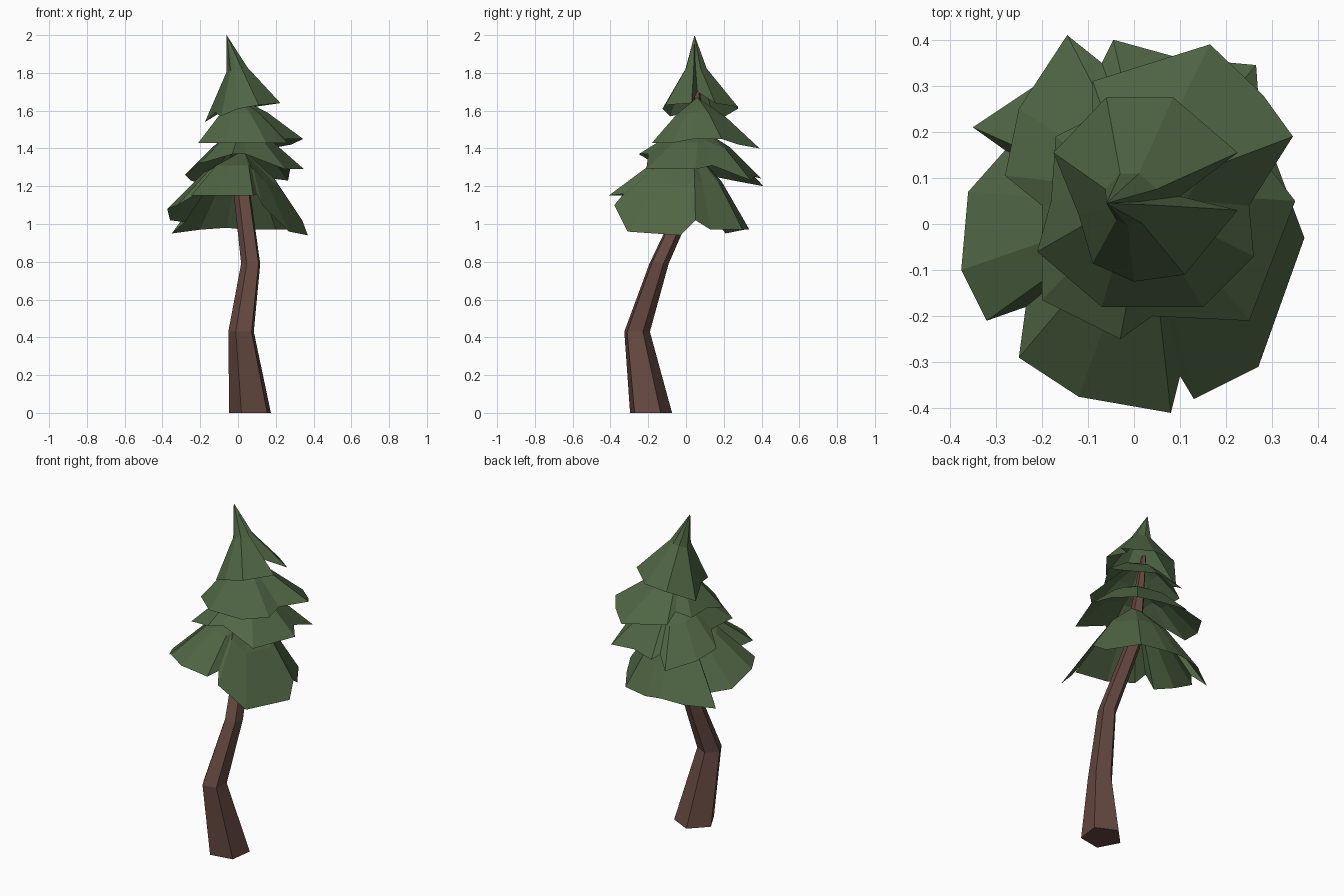
import bpy, bmesh
from math import cos, sin, radians
from mathutils import Vector


def material(name, rgb):
    m = bpy.data.materials.new(name)
    m.diffuse_color = (*rgb, 1)
    return m


BARK = material("bark", (0.13, 0.066, 0.052))
NEEDLES = material("needles", (0.08, 0.132, 0.058))


def finish(bm, name, mat):
    me = bpy.data.meshes.new(name)
    bm.to_mesh(me)
    bm.free()
    me.materials.append(mat)
    ob = bpy.data.objects.new(name, me)
    bpy.context.collection.objects.link(ob)
    return ob


def bridge(bm, lower, upper):
    n = len(lower)
    for i in range(n):
        j = (i + 1) % n
        bm.faces.new((lower[i], lower[j], upper[j], upper[i]))


def trunk(levels, sides=5):
    """Crooked tapering tube through (x, y, z, radius) levels."""
    bm = bmesh.new()
    rings = []
    for x, y, z, r in levels:
        angles = [radians(-44 + 360 * k / sides) for k in range(sides)]
        rings.append([bm.verts.new((x + r * cos(a), y + r * sin(a), z)) for a in angles])
    for a, b in zip(rings, rings[1:]):
        bridge(bm, a, b)
    bm.faces.new(rings[0][::-1])
    bm.faces.new(rings[-1])
    return finish(bm, "trunk", BARK)


def tier(name, apex, rim, t, shift):
    """Open ragged skirt: rim, one shifted inner ring at fraction t from the apex, apex."""
    bm = bmesh.new()
    apex = Vector(apex)
    outer = [bm.verts.new(p) for p in rim]
    inner = [bm.verts.new(apex.lerp(Vector(p), t) + Vector(shift)) for p in rim]
    bridge(bm, outer, inner)
    top = bm.verts.new(apex)
    for i in range(len(inner)):
        bm.faces.new((inner[i], inner[(i + 1) % len(inner)], top))
    return finish(bm, name, NEEDLES)


trunk([(0.07, -0.19, 0, 0.118), (0.02, -0.262, 0.43, 0.072), (0.07, -0.145, 0.79, 0.054),
       (0.025, 0.02, 1.15, 0.047), (0.02, 0.06, 1.4, 0.035), (-0.02, 0.06, 1.72, 0.015)])

# Lowest, widest skirt: high at the front, drooping to the right and back
tier("foliage_bottom", (0.03, 0.04, 1.39),
     [(-0.25, -0.29, 1.15), (-0.12, -0.375, 1.15), (0.08, -0.41, 1.15), (0.1, -0.33, 1.16),
      (0.13, -0.38, 1.1), (0.27, -0.31, 0.96), (0.37, -0.03, 0.94), (0.34, 0.05, 1.02),
      (0.31, 0.13, 0.97), (0.2, 0.3, 0.97), (0.04, 0.335, 0.97), (-0.06, 0.33, 0.98),
      (-0.2, 0.31, 0.97), (-0.35, 0.21, 0.95), (-0.28, 0.16, 1.01), (-0.36, 0.07, 1.02),
      (-0.375, -0.1, 1.08), (-0.32, -0.21, 1.1), (-0.235, -0.18, 1.15)], 0.52, (0, 0, 0.045))

tier("foliage_lower_middle", (0.03, 0.07, 1.51),
     [(-0.2, -0.165, 1.32), (-0.03, -0.25, 1.37), (0.04, -0.2, 1.37), (0.25, -0.21, 1.29),
      (0.35, 0.05, 1.29), (0.28, 0.14, 1.31), (0.265, 0.345, 1.23), (0.1, 0.36, 1.25),
      (-0.045, 0.4, 1.24), (-0.07, 0.35, 1.26), (-0.145, 0.41, 1.2), (-0.25, 0.25, 1.23),
      (-0.28, 0.105, 1.26), (-0.2, 0.04, 1.33)], 0.5, (0, 0, 0.03))

tier("foliage_upper_middle", (0.0, 0.06, 1.67),
     [(-0.21, -0.06, 1.43), (-0.07, -0.18, 1.43), (0.15, -0.18, 1.43), (0.26, -0.07, 1.43),
      (0.25, 0.04, 1.45), (0.345, 0.19, 1.45), (0.28, 0.28, 1.42), (0.165, 0.39, 1.4),
      (-0.09, 0.31, 1.43), (-0.09, 0.23, 1.48), (-0.17, 0.19, 1.45), (-0.18, 0.05, 1.46)],
     0.45, (0, 0, 0.02))

# Pointed crown with a hollowed slope
tier("foliage_top", (-0.06, 0.045, 2.0),
     [(-0.09, -0.085, 1.57), (0.0, -0.125, 1.61), (0.11, -0.11, 1.63), (0.225, 0.03, 1.64),
      (0.1, 0.06, 1.7), (0.225, 0.155, 1.64), (0.085, 0.275, 1.62), (-0.06, 0.275, 1.61),
      (-0.175, 0.155, 1.54), (-0.12, 0.02, 1.59)], 0.28, (0.03, 0, -0.07))
